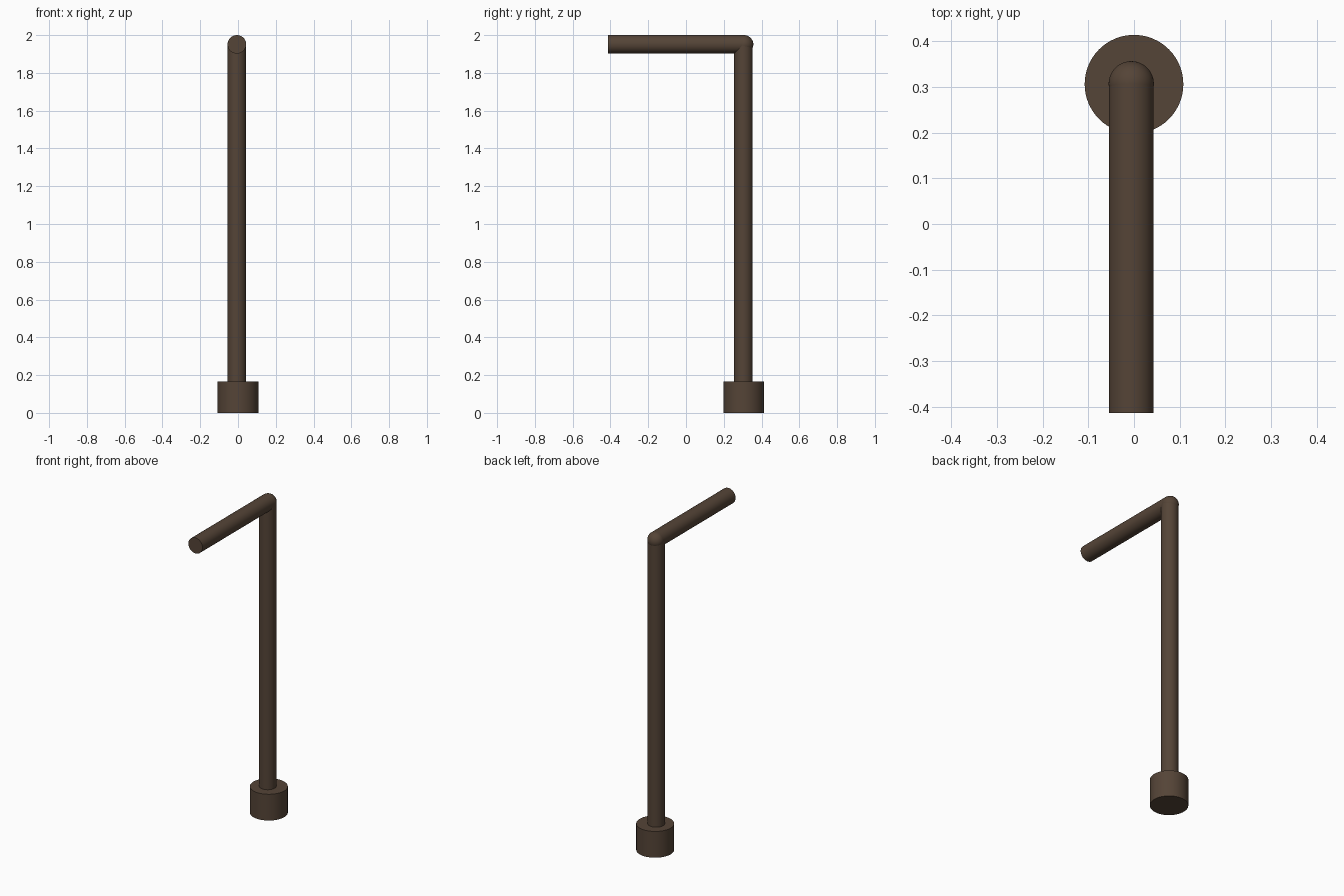
import bpy, math
from mathutils import Vector

if "Cube" in bpy.data.objects:
    bpy.data.objects.remove(bpy.data.objects["Cube"])

brown = bpy.data.materials.new("dark_brown")
brown.diffuse_color = (0.09, 0.058, 0.038, 1)
brown.use_nodes = True
brown.node_tree.nodes["Principled BSDF"].inputs["Base Color"].default_value = brown.diffuse_color


def finish(name):
    ob = bpy.context.object
    ob.name = name
    ob.data.materials.append(brown)
    bpy.ops.object.shade_smooth_by_angle(angle=math.radians(35))
    return ob


def rod(name, start, end, radius, sides=48):
    a, b = Vector(start), Vector(end)
    d = b - a
    bpy.ops.mesh.primitive_cylinder_add(
        vertices=sides, radius=radius, depth=d.length, location=(a + b) / 2,
        rotation=d.to_track_quat('Z', 'Y').to_euler())
    return finish(name)


R = 0.049              # pipe radius
X, Y, Z = -0.006, 0.304, 1.951   # pipe corner

# Round foot, upright pipe, arm reaching forward
rod("base", (0, 0.306, 0), (0, 0.306, 0.165), 0.108, 64)
rod("upright_pipe", (X, Y, 0.15), (X, Y, Z), R)
rod("arm_pipe", (X, 0.307, Z), (X, -0.414, Z), R)

# Rounded joint at the corner
bpy.ops.mesh.primitive_uv_sphere_add(segments=48, ring_count=24, radius=R + 0.0005,
                                     location=(X, 0.307, Z - 0.0005))
finish("elbow_joint")
